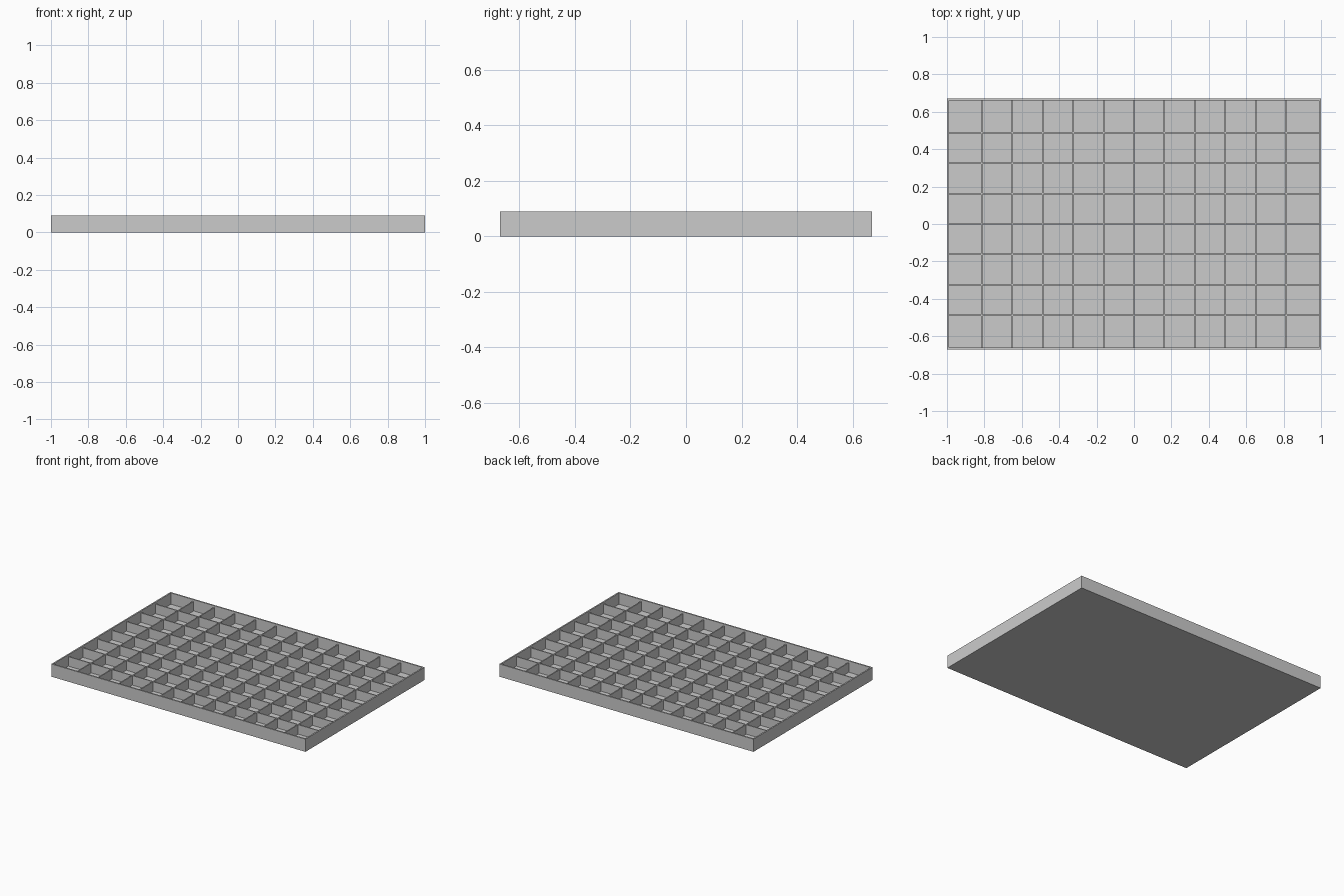
import bpy

cube = bpy.data.objects.get("Cube")
if cube:
    bpy.data.objects.remove(cube, do_unlink=True)

HALF_X, HALF_Y, HEIGHT = 1.0, 0.67, 0.09
WALL, FLOOR = 0.01, 0.01
PITCH, SLAT, SLAT_TOP = 0.163, 0.008, 0.077

grey = bpy.data.materials.new("plain grey")
grey.use_nodes = True
colour = (0.6, 0.6, 0.6, 1)
grey.diffuse_color = colour
grey.node_tree.nodes["Principled BSDF"].inputs["Base Color"].default_value = colour


def box(name, low, high):
    """Flat-faced box between two opposite corners."""
    bpy.ops.mesh.primitive_cube_add(
        size=1, location=[(a + b) / 2 for a, b in zip(low, high)])
    ob = bpy.context.object
    ob.name = name
    ob.scale = [b - a for a, b in zip(low, high)]
    bpy.ops.object.transform_apply(location=False, rotation=False, scale=True)
    ob.data.materials.append(grey)
    return ob


def apply_boolean(ob, other, operation):
    """Combine with a helper, then discard the helper."""
    mod = ob.modifiers.new("combine", "BOOLEAN")
    mod.object, mod.operation, mod.solver = other, operation, "EXACT"
    bpy.context.view_layer.objects.active = ob
    bpy.ops.object.modifier_apply(modifier=mod.name)
    bpy.data.objects.remove(other, do_unlink=True)


# Open tray: solid block hollowed from above
in_x, in_y = HALF_X - WALL, HALF_Y - WALL
tray = box("tray", (-HALF_X, -HALF_Y, 0), (HALF_X, HALF_Y, HEIGHT))
hollow = box("hollow", (-in_x, -in_y, FLOOR), (in_x, in_y, HEIGHT + 0.1))
apply_boolean(tray, hollow, "DIFFERENCE")

# Lengthwise slats, running wall to wall
long_slats = []
for i in range(-3, 4):
    y = i * PITCH
    long_slats.append(box("long_divider", (-in_x, y - SLAT / 2, FLOOR),
                          (in_x, y + SLAT / 2, SLAT_TOP)))

# Crosswise slats, cut between the lengthwise ones so the tops stay clean
edges = [-in_y] + [i * PITCH + s * SLAT / 2 for i in range(-3, 4) for s in (-1, 1)] + [in_y]
for i in range(-5, 6):
    x = i * PITCH
    for y0, y1 in zip(edges[::2], edges[1::2]):
        box("cross_divider", (x - SLAT / 2, y0, FLOOR), (x + SLAT / 2, y1, SLAT_TOP))
